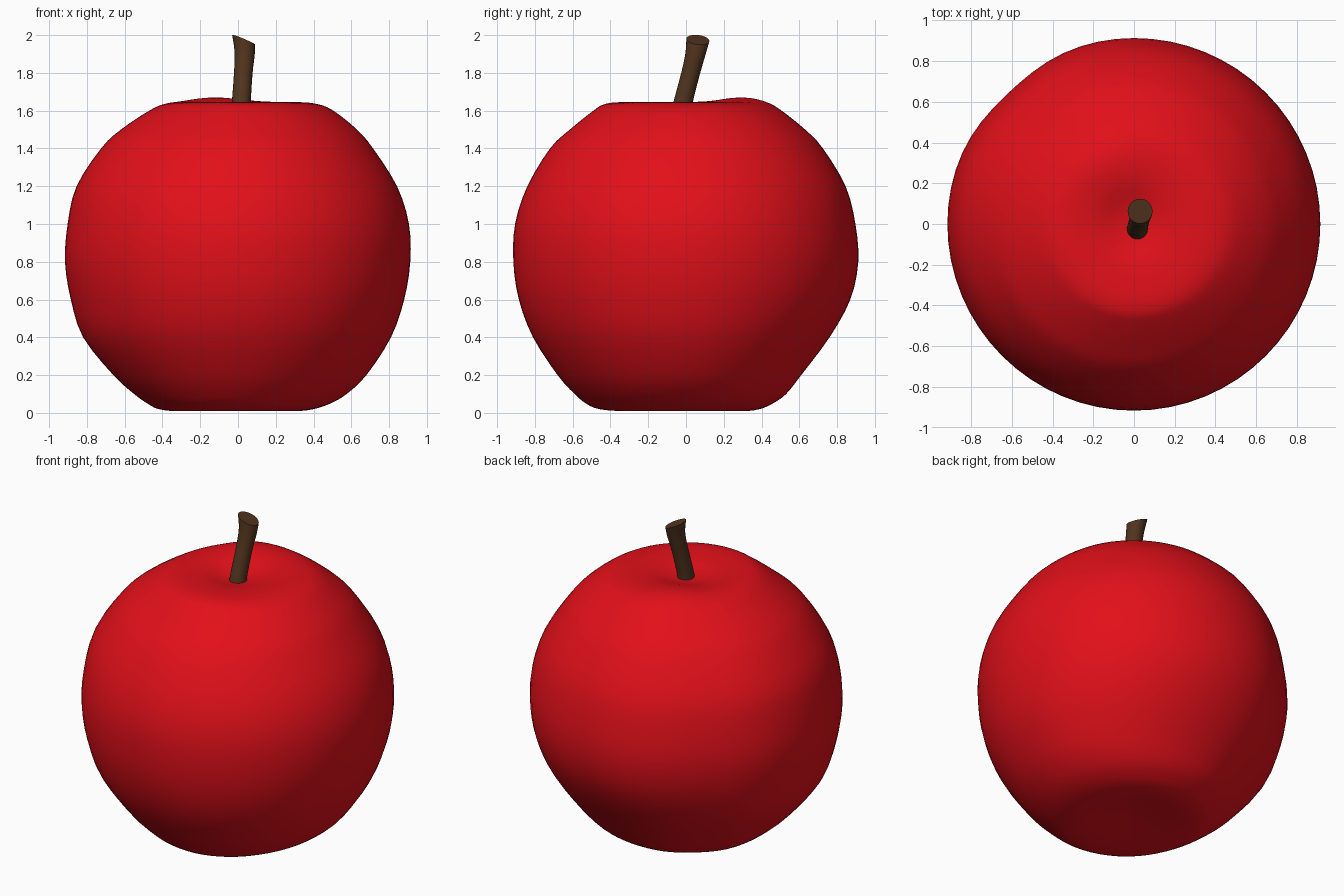
import bpy, bmesh
from math import sin, cos, pi, exp
from mathutils import Vector

if "Cube" in bpy.data.objects:
    bpy.data.objects.remove(bpy.data.objects["Cube"])


def skin(name, rings, color, angle):
    """Join closed rings of points into a smooth capped tube."""
    bm = bmesh.new()
    loops = [[bm.verts.new(p) for p in ring] for ring in rings]
    n = len(loops[0])
    for a, b in zip(loops, loops[1:]):
        for i in range(n):
            j = (i + 1) % n
            bm.faces.new((a[i], a[j], b[j], b[i]))
    bm.faces.new(loops[0][::-1])
    bm.faces.new(loops[-1])
    mesh = bpy.data.meshes.new(name)
    bm.to_mesh(mesh)
    bm.free()
    obj = bpy.data.objects.new(name, mesh)
    bpy.context.collection.objects.link(obj)
    mat = bpy.data.materials.new(name + "_color")
    mat.diffuse_color = color
    mat.use_nodes = True
    mat.node_tree.nodes["Principled BSDF"].inputs["Base Color"].default_value = mat.diffuse_color
    mesh.materials.append(mat)
    bpy.ops.object.select_all(action='DESELECT')
    obj.select_set(True)
    bpy.context.view_layer.objects.active = obj
    bpy.ops.object.shade_smooth_by_angle(angle=angle)
    return obj


def smooth_rows(rows, steps):
    """Catmull-Rom interpolation through rows of numbers."""
    pts = [rows[0]] + rows + [rows[-1]]
    out = []
    for p0, p1, p2, p3 in zip(pts, pts[1:], pts[2:], pts[3:]):
        for s in range(steps):
            t = s / steps
            out.append([0.5 * (2 * b + (c - a) * t + (2 * a - 5 * b + 4 * c - d) * t * t
                               + (3 * b - a - 3 * c + d) * t ** 3)
                        for a, b, c, d in zip(p0, p1, p2, p3)])
    return out + [rows[-1]]


# Fruit: height, then radius towards right, back, left and front
profile = [
    (0.035, .004, .004, .004, .004),
    (0.025, .15, .15, .15, .15),
    (0.010, .30, .30, .32, .32),
    (0.020, .40, .39, .42, .46),
    (0.050, .49, .46, .48, .53),
    (0.100, .575, .53, .55, .59),
    (0.200, .68, .61, .66, .68),
    (0.400, .81, .76, .82, .81),
    (0.600, .88, .87, .885, .885),
    (0.800, .912, .912, .916, .914),
    (1.000, .905, .897, .902, .905),
    (1.200, .842, .845, .855, .84),
    (1.400, .715, .725, .725, .72),
    (1.500, .63, .63, .62, .615),
    (1.600, .505, .50, .47, .49),
    (1.635, .42, .42, .39, .43),
    (1.645, .32, .32, .31, .34),
    (1.635, .20, .20, .20, .20),
    (1.612, .10, .10, .10, .10),
    (1.600, .004, .004, .004, .004),
]
SIDES = 64
fruit = []
for z, *radii in smooth_rows(profile, 3):
    ring = []
    for i in range(SIDES):
        a = 2 * pi * i / SIDES
        dirs = (cos(a), sin(a), -cos(a), -sin(a))
        r = sum(max(0, d) ** 2 * q for d, q in zip(dirs, radii))
        # slight flat on the back left, and a raised rim behind the stem
        r *= 1 - 0.025 * exp(-((a - 0.74 * pi) / 0.3) ** 2)
        x, y = r * cos(a), r * sin(a)
        lift = 0.025 * exp(-((x + .12) ** 2 + (y - .29) ** 2) / 0.035) if z > 1.2 else 0
        ring.append((x, y, z + lift))
    fruit.append(ring)
skin("fruit", fruit, (0.76, 0.005, 0.01, 1), pi / 3)

# Stem: bent tapering tube (x, y, z, radius, slant of the cut end)
path = [
    (.017, -.025, 1.59, .052, 0),
    (.018, -.014, 1.65, .050, 0),
    (.028, .025, 1.80, .049, -.05),
    (.035, .050, 1.90, .053, -.2),
    (.030, .063, 1.975, .061, -.42),
]
stem = []
for x, y, z, r, slant in smooth_rows(path, 3):
    stem.append([Vector((x + r * cos(a), y + r * sin(a),
                         z + slant * r * cos(a) - 0.1 * r * sin(a)))
                 for a in (2 * pi * i / 24 for i in range(24))])
skin("stem", stem, (0.085, 0.035, 0.013, 1), pi / 5)
